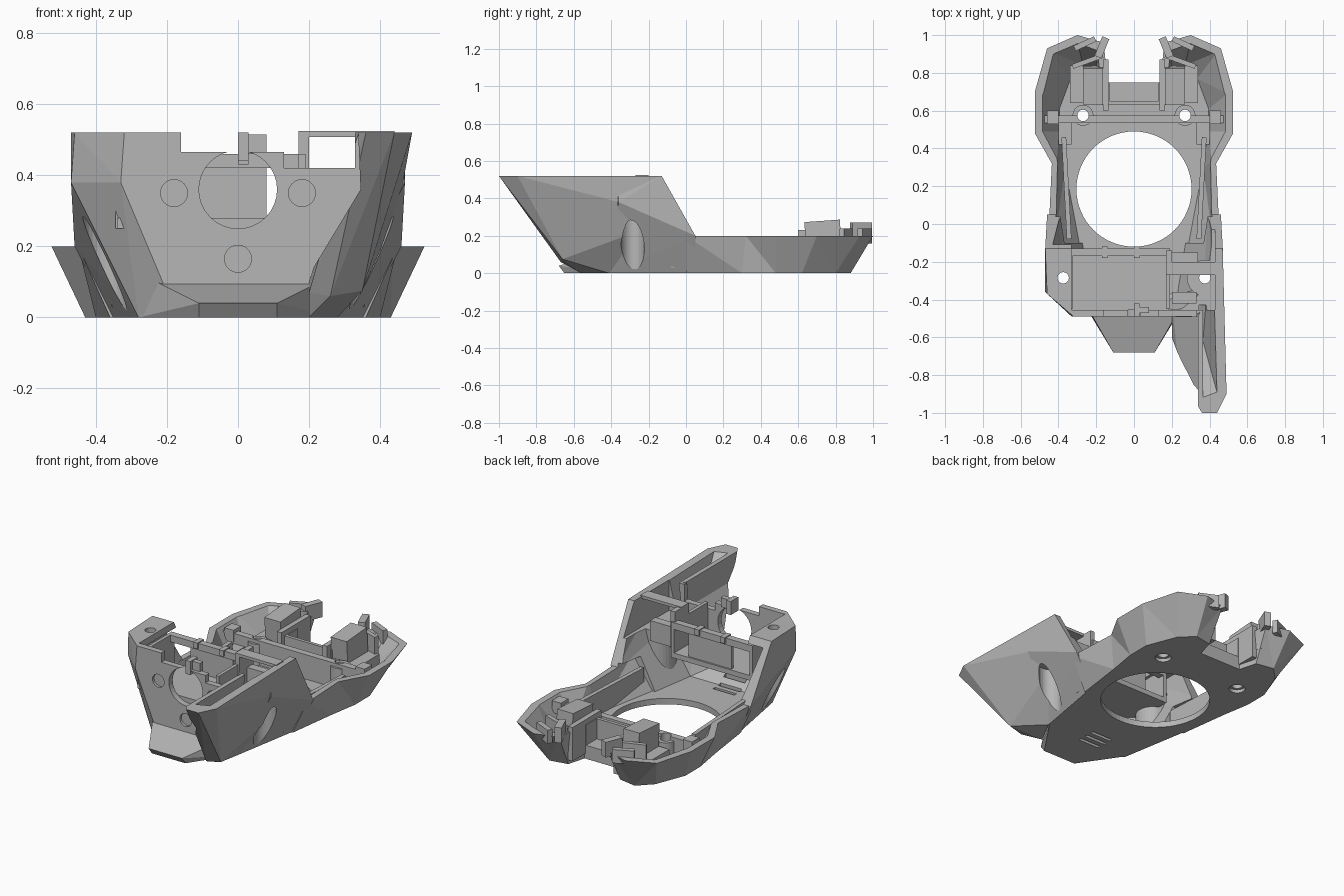
import bpy, bmesh, math
from mathutils import Matrix, Vector

if "Cube" in bpy.data.objects:
    bpy.data.objects.remove(bpy.data.objects["Cube"])

grey = bpy.data.materials.new("plain grey")
grey.use_nodes = True
grey.diffuse_color = (0.47, 0.47, 0.47, 1)
grey.node_tree.nodes["Principled BSDF"].inputs["Base Color"].default_value = (0.47, 0.47, 0.47, 1)


def finish(name, bm):
    bmesh.ops.recalc_face_normals(bm, faces=bm.faces)
    me = bpy.data.meshes.new(name)
    bm.to_mesh(me)
    bm.free()
    me.materials.append(grey)
    ob = bpy.data.objects.new(name, me)
    bpy.context.collection.objects.link(ob)
    return ob


def mirror(pts):
    return pts + [(-p[0], *p[1:]) for p in reversed(pts)]


def hull(name, pts):
    bm = bmesh.new()
    for p in pts:
        bm.verts.new(p)
    bmesh.ops.convex_hull(bm, input=bm.verts)
    return finish(name, bm)


def loft(name, low, z0, high, z1):
    """Solid between two outlines with matching corners."""
    bm = bmesh.new()
    a = [bm.verts.new((x, y, z0)) for x, y in low]
    b = [bm.verts.new((x, y, z1)) for x, y in high]
    n = len(a)
    for i in range(n):
        j = (i + 1) % n
        bm.faces.new((a[i], a[j], b[j], b[i]))
    bm.faces.new(a)
    bm.faces.new(b)
    bmesh.ops.triangulate(bm, faces=bm.faces)
    return finish(name, bm)


def box(name, x, y, z, turn=0, tilt=0):
    bm = bmesh.new()
    bmesh.ops.create_cube(bm, size=1)
    size = [r[1] - r[0] for r in (x, y, z)]
    mid = Vector([(r[0] + r[1]) / 2 for r in (x, y, z)])
    spin = Matrix.Rotation(math.radians(turn), 4, 'Z') @ Matrix.Rotation(math.radians(tilt), 4, 'X')
    bm.transform(Matrix.Translation(mid) @ spin @ Matrix.Diagonal((*size, 1)))
    return finish(name, bm)


def rod(name, x, y, r, z0, z1, sides=32):
    bm = bmesh.new()
    bmesh.ops.create_cone(bm, cap_ends=True, segments=sides, radius1=r, radius2=r, depth=z1 - z0,
                          matrix=Matrix.Translation((x, y, (z0 + z1) / 2)))
    return finish(name, bm)


def bore(x, z, r, y0, y1):
    """Cutter along the front-to-back axis."""
    ob = rod("bore", 0, 0, r, y0, y1)
    ob.data.transform(Matrix.Translation((x, 0, z)) @ Matrix.Rotation(math.radians(-90), 4, 'X'))
    return ob


def combine(ob, other, op='DIFFERENCE'):
    mod = ob.modifiers.new("combine", 'BOOLEAN')
    mod.object, mod.operation, mod.solver = other, op, 'EXACT'
    deps = bpy.context.evaluated_depsgraph_get()
    new = bpy.data.meshes.new_from_object(ob.evaluated_get(deps))
    ob.modifiers.clear()
    ob.data = new
    bpy.data.objects.remove(other)


# Outer solid: rear tub, faceted front body, chin and one-sided wing
shell = loft("main_shell",
             mirror([(.36, 0), (.40, .3), (.43, .48), (.43, .62), (.36, .8), (.28, .88), (.17, .86), (.14, .75)]), 0,
             mirror([(.45, 0), (.435, .32), (.525, .48), (.525, .7), (.46, .93), (.3, 1), (.16, .96), (.14, .75)]), .2)
body = hull("body", mirror([(.47, -.13, .52), (.46, -.37, .52), (.32, -.49, .52), (.46, .05, .2),
                            (.435, -.37, .32), (.47, -.36, .38), (.33, -.49, .38), (.36, .05, 0), (.28, -.41, 0),
                            (.18, -.49, .08), (.17, -.49, 0)]))
chin = hull("chin", mirror([(.11, -.68, .04), (.11, -.65, 0), (.16, -.48, .072), (.23, -.47, .1), (.28, -.4, 0)]))
wing = hull("wing", [(.49, -.9, .52), (.44, -1, .52), (.36, -1, .52), (.33, -.95, .52), (.34, -.49, .52),
                     (.47, -.14, .52), (.45, -.05, .3), (.44, -.38, .31), (.26, -.67, .06), (.2, -.6, .07),
                     (.35, -.66, .075), (.2, -.48, .1), (.28, -.41, 0), (.2, -.56, 0)])
# Hollowed inner flank of the wing
combine(wing, hull("flank", [(x, y, z) for y in (-1.1, -.492) for x, z in
                             ((0, .6), (.335, .6), (.345, .36), (.2, .12), (0, .12))]))
for part in (body, chin, wing):
    combine(shell, part, 'UNION')

# Rear hollow, leaving the cross bar and rear screw posts standing
rear = loft("rear_hollow",
            mirror([(.29, -.1), (.365, .3), (.395, .49), (.395, .61), (.335, .77), (.27, .84), (.2, .82), (.17, .63)]), .035,
            mirror([(.42, -.1), (.41, .33), (.495, .49), (.495, .69), (.44, .91), (.3, .97), (.19, .93), (.17, .63)]), .22)
combine(rear, box("cross_bar", (-.6, .6), (.535, .575), (0, .18)))
# Front hollow, leaving the front screw posts standing
front = hull("front_hollow", mirror([(.43, .1, .48), (.43, -.33, .48), (.28, -.45, .48), (.39, .1, .2),
                                     (.37, -.34, .3), (.26, -.45, .36), (.305, .1, .035),
                                     (.23, -.37, .035), (.12, -.45, .1)]))
for side in (-1, 1):
    combine(rear, rod("post", side * .27, .575, .055, 0, .16))
    combine(front, rod("post", side * .375, -.285, .095, 0, .36))
combine(shell, rear)
combine(shell, front)

# Wing slot, top openings and stepped front rim
combine(shell, hull("slot", [(.37, -.96, .56), (.45, -.93, .56), (.435, -.42, .56), (.37, -.42, .56),
                             (.34, -.62, .25), (.365, -.62, .25), (.38, -.43, .33), (.34, -.43, .3)]))
openings = [((-.33, .18), (-.455, 0), (.28, .6)), ((.17, .43), (-.455, 0), (.34, .6)),
            ((-.16, .14), (-.6, -.4), (.465, .6)), ((.13, .33), (-.52, -.4), (.42, .6)),
            ((-.13, .13), (.65, 1.1), (.08, .4))]
for x, y, z in openings:
    combine(shell, box("opening", x, y, z))

# Large floor hole, floor vents, screw holes and front ports
combine(shell, rod("floor_hole", 0, .185, .305, -.1, .1, 64))
for i in range(3):
    combine(shell, box("vent", (-.1, .04), (-.43 + i * .05, -.41 + i * .05), (-.1, .1)))
for side in (-1, 1):
    combine(shell, rod("rear_screw", side * .27, .575, .03, -.1, .4))
    combine(shell, rod("rear_counterbore", side * .27, .575, .045, -.1, .02))
    combine(shell, rod("front_screw", side * .375, -.285, .03, -.1, .7))
    combine(shell, rod("counterbore", side * .375, -.285, .062, -.1, .3))
    combine(shell, bore(side * .18, .35, .038, -.6, -.475))
combine(shell, bore(0, .165, .038, -.6, -.475))
combine(shell, bore(0, .36, .11, -.6, -.42))

# Open bay behind the front wall, with windows either side of its back panel
box("bay_floor", (-.34, .185), (-.455, -.13), (.25, .28))
for name, x in (("left", (-.345, -.325)), ("right", (.17, .19))):
    box("bay_side_" + name, x, (-.45, -.13), (.25, .46))
box("bay_back_panel", (-.2, .08), (-.16, -.14), (.25, .46))
box("bay_back_bar", (-.34, .185), (-.17, -.13), (.42, .46))
for x in (-.17, .0):
    box("deck_tab", (x, x + .03), (-.18, -.12), (.43, .465))
box("rim_clip", (0, .03), (-.49, -.42), (.44, .52))
box("rim_bracket", (.03, .08), (-.47, -.44), (.46, .515))
box("window_post", (.17, .2), (-.27, -.14), (.3, .52))
box("window_bar", (.17, .44), (-.27, -.2), (.508, .525))
box("corner_pad", (.2, .34), (-.2, -.15), (.3, .42))
box("lower_shelf", (.2, .33), (-.42, -.36), (.22, .36))

# Repeated fittings on both sides of the tub
for side in (-1, 1):
    def pair(x):
        return tuple(sorted((side * x[0], side * x[1])))
    box("side_rail", pair((.345, .37)), (-.08, .46), (.03, .17), turn=side * -3)
    box("rail_step", pair((.33, .4)), (.42, .535), (.03, .12))
    box("bar_end", pair((.4, .46)), (.53, .6), (.13, .2))
    box("notch_wall", pair((.135, .165)), (.6, .87), (.03, .23))
    box("clip_block", pair((.165, .27)), (.64, .83), (.06, .28), tilt=4)
    box("clip_ledge", pair((.27, .34)), (.64, .84), (.04, .14))
    box("clip_arm", pair((.16, .33)), (.85, .875), (.08, .24), turn=side * -20)
    box("end_hook", pair((.15, .19)), (.88, .99), (.18, .27), turn=side * 22)
    box("end_tab", pair((.2, .32)), (.94, .97), (.16, .24), turn=side * -25)

# Curved wall between the rear screw posts
curve = bpy.data.curves.new("arch_wall", 'CURVE')
curve.dimensions = '2D'
curve.fill_mode = 'NONE'
curve.extrude = .07
spline = curve.splines.new('POLY')
spline.points.add(12)
for i, p in enumerate(spline.points):
    x = -.24 + .04 * i
    p.co = (x, .57 + .04 * abs(x / .24) ** 2, 0, 1)
arch = bpy.data.objects.new("arch_wall", curve)
arch.location.z = .1
curve.materials.append(grey)
bpy.context.collection.objects.link(arch)
rod("rear_pin", 0, .69, .04, .07, .085)
